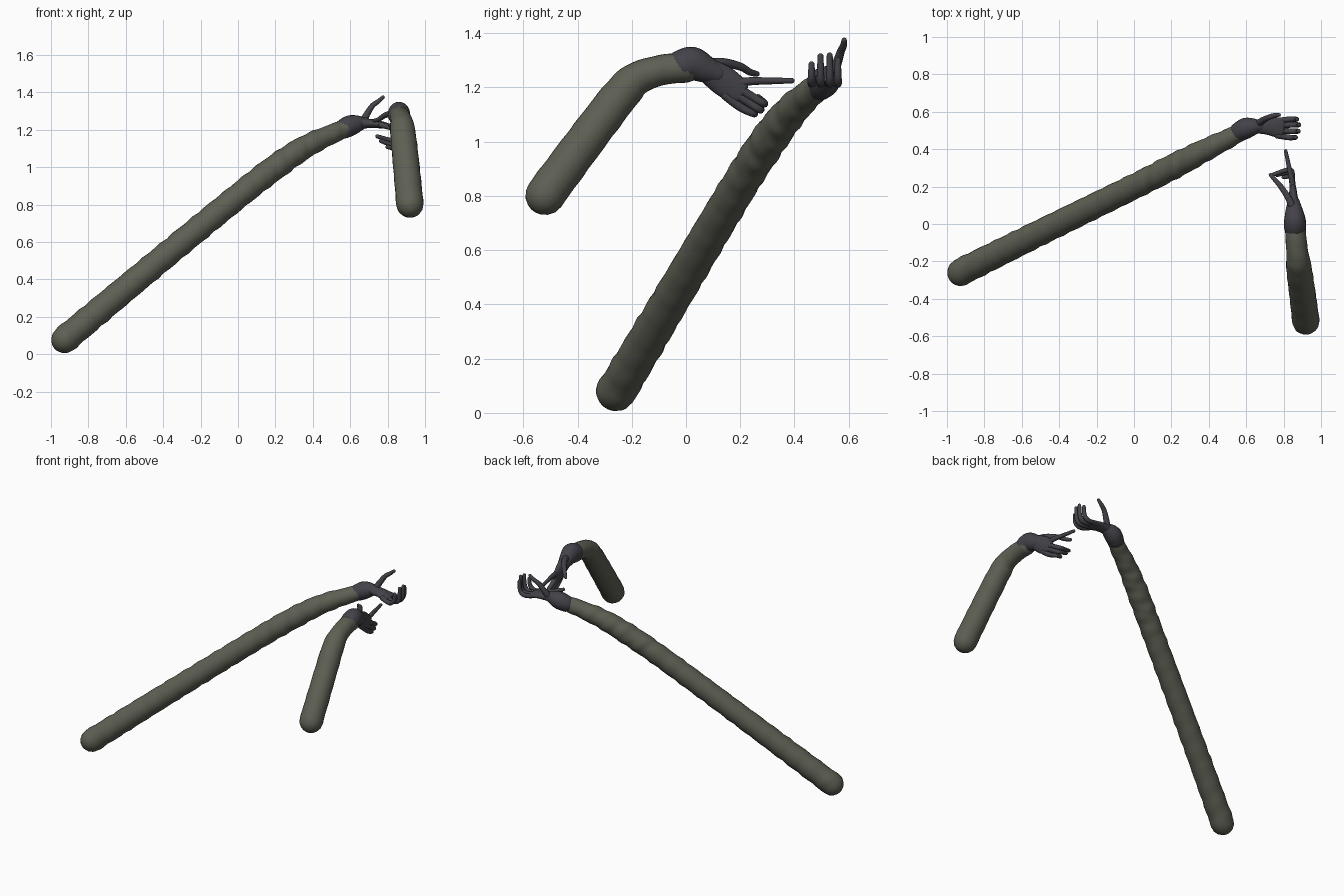
import bpy, bmesh, math
from mathutils import Vector

if "Cube" in bpy.data.objects:
    bpy.data.objects.remove(bpy.data.objects["Cube"])


def material(name, rgb):
    m = bpy.data.materials.new(name)
    m.diffuse_color = (*rgb, 1)
    m.use_nodes = True
    m.node_tree.nodes["Principled BSDF"].inputs["Base Color"].default_value = m.diffuse_color
    return m


SLEEVE = material("olive grey cloth", (0.112, 0.117, 0.088))
GLOVE = material("charcoal glove", (0.058, 0.055, 0.066))


def spline(keys, steps):
    """Catmull-Rom through rows of x, y, z, wide radius, thin radius."""
    rows = [list(k) + [k[3]] * (5 - len(k)) for k in keys]
    rows = [rows[0]] + rows + [rows[-1]]
    out = []
    for i in range(1, len(rows) - 2):
        a, b, c, d = rows[i - 1:i + 3]
        for s in range(steps):
            t = s / steps
            out.append([0.5 * (2 * q + (r - p) * t + (2 * p - 5 * q + 4 * r - w) * t * t
                               + (3 * q - p - 3 * r + w) * t ** 3)
                        for p, q, r, w in zip(a, b, c, d)])
    return out + [rows[-1]]


def tube(name, keys, mat, wide=(0, 0, 1), sides=16, steps=6, wrinkle=0.0):
    """Round-ended limb swept along the keys, widest along the wide vector."""
    path = spline(keys, steps)
    pos = [Vector(p[:3]) for p in path]
    n = len(path)
    rings, length = [], 0.0
    for i, p in enumerate(path):
        t = (pos[min(i + 1, n - 1)] - pos[max(i - 1, 0)]).normalized()
        length += (pos[i] - pos[i - 1]).length if i else 0
        ring = (pos[i], t, p[3], p[4], length)
        caps = [(math.sin(a), math.cos(a)) for a in (0.4, 0.8, 1.15, 1.4)]
        depth = min(p[3], p[4])
        end = [(pos[i] + t * depth * s * (-1 if i == 0 else 1), t, p[3] * c, p[4] * c, length)
               for s, c in caps]
        if i == 0:
            rings += end[::-1] + [ring]
        elif i == n - 1:
            rings += [ring] + end
        else:
            rings.append(ring)
    bm = bmesh.new()
    loops = []
    for c, t, ru, rv, s in rings:
        u = Vector(wide)
        u = (u - t * u.dot(t)).normalized()
        v = t.cross(u)
        loop = []
        for k in range(sides):
            a = math.tau * k / sides
            f = 1 + wrinkle * (math.sin(s * 52 + 1.3 * math.sin(a)) + 0.6 * math.sin(s * 83 + 2 * a))
            loop.append(bm.verts.new(c + (u * math.cos(a) * ru + v * math.sin(a) * rv) * f))
        loops.append(loop)
    for a, b in zip(loops, loops[1:]):
        for k in range(sides):
            j = (k + 1) % sides
            bm.faces.new((a[k], a[j], b[j], b[k]))
    bm.faces.new(loops[0][::-1])
    bm.faces.new(loops[-1])
    bmesh.ops.recalc_face_normals(bm, faces=bm.faces)
    me = bpy.data.meshes.new(name)
    bm.to_mesh(me)
    bm.free()
    me.materials.append(mat)
    me.shade_smooth()
    ob = bpy.data.objects.new(name, me)
    bpy.context.collection.objects.link(ob)
    return ob


# Long reaching arm: sleeve, cuff and palm
tube("long_sleeve", [(-.927, -.257, .079, .073), (-.5, -.045, .435, .069), (0, .2, .845, .067),
                     (.22, .312, 1.015, .067), (.38, .395, 1.12, .06), (.57, .49, 1.207, .047)],
     SLEEVE, sides=24, steps=16, wrinkle=.03)
tube("long_arm_cuff", [(.565, .495, 1.205, .053), (.60, .512, 1.222, .056), (.64, .52, 1.232, .046),
                       (.675, .523, 1.236, .03)], GLOVE, sides=20)
tube("long_arm_palm", [(.65, .521, 1.234, .036, .03), (.71, .522, 1.234, .044, .024),
                       (.76, .517, 1.228, .052, .02), (.79, .514, 1.224, .05, .016)],
     GLOVE, wide=(0, 1, 0))

# Long arm fingers lie flat, then curl up at the tips
for i, (y, reach, top) in enumerate([(.463, .865, 1.295), (.496, .88, 1.325),
                                     (.53, .883, 1.328), (.56, .872, 1.31)]):
    tube(f"long_arm_finger_{i + 1}",
         [(.765, .515 + (y - .515) * .8, 1.226, .016), (reach - .04, y, 1.214, .015),
          (reach - .006, y, 1.238, .014), (reach, y, top - .01, .011)],
         GLOVE, wide=(0, 1, 0), sides=10, steps=4)
tube("long_arm_thumb", [(.665, .535, 1.238, .022), (.69, .555, 1.285, .018), (.72, .57, 1.33, .015),
                        (.75, .58, 1.352, .013), (.775, .583, 1.374, .01)],
     GLOVE, wide=(0, 1, 0), sides=10, steps=4)

# Short bent arm: sleeve, cuff and palm
tube("short_sleeve", [(.919, -.52, .803, .073), (.9, -.37, 1.005, .071), (.882, -.235, 1.18, .068),
                      (.876, -.175, 1.235, .061), (.868, -.10, 1.262, .056), (.861, 0, 1.275, .056)],
     SLEEVE, wide=(1, 0, 0), sides=24, steps=10, wrinkle=.012)
tube("short_arm_cuff", [(.861, -.012, 1.281, .06), (.86, .025, 1.287, .062, .057),
                        (.856, .075, 1.266, .05, .046), (.853, .115, 1.25, .038, .034)],
     GLOVE, sides=20)
tube("short_arm_palm", [(.855, .085, 1.26, .047, .034), (.853, .13, 1.23, .055, .025),
                        (.85, .175, 1.197, .053, .02), (.848, .20, 1.18, .047, .017)],
     GLOVE, wide=(0, .6, .8))

# Short arm fingers: the first points forward, the others fold inward
short_fingers = [
    [(.85, .18, 1.215, .018), (.843, .24, 1.223, .015), (.83, .30, 1.224, .013), (.811, .39, 1.225, .010)],
    [(.85, .18, 1.205, .018), (.845, .24, 1.168, .016), (.835, .29, 1.14, .014), (.745, .265, 1.165, .011)],
    [(.85, .165, 1.188, .018), (.845, .225, 1.148, .016), (.838, .275, 1.117, .014), (.765, .262, 1.14, .011)],
    [(.85, .145, 1.172, .018), (.846, .20, 1.128, .016), (.84, .25, 1.103, .013), (.80, .25, 1.108, .011)],
]
for i, keys in enumerate(short_fingers):
    tube(f"short_arm_finger_{i + 1}", keys, GLOVE, sides=10, steps=5)
tube("short_arm_thumb", [(.85, .085, 1.285, .023), (.825, .14, 1.29, .018), (.785, .20, 1.277, .015),
                         (.755, .235, 1.257, .013), (.73, .262, 1.25, .010)],
     GLOVE, sides=10, steps=4)
